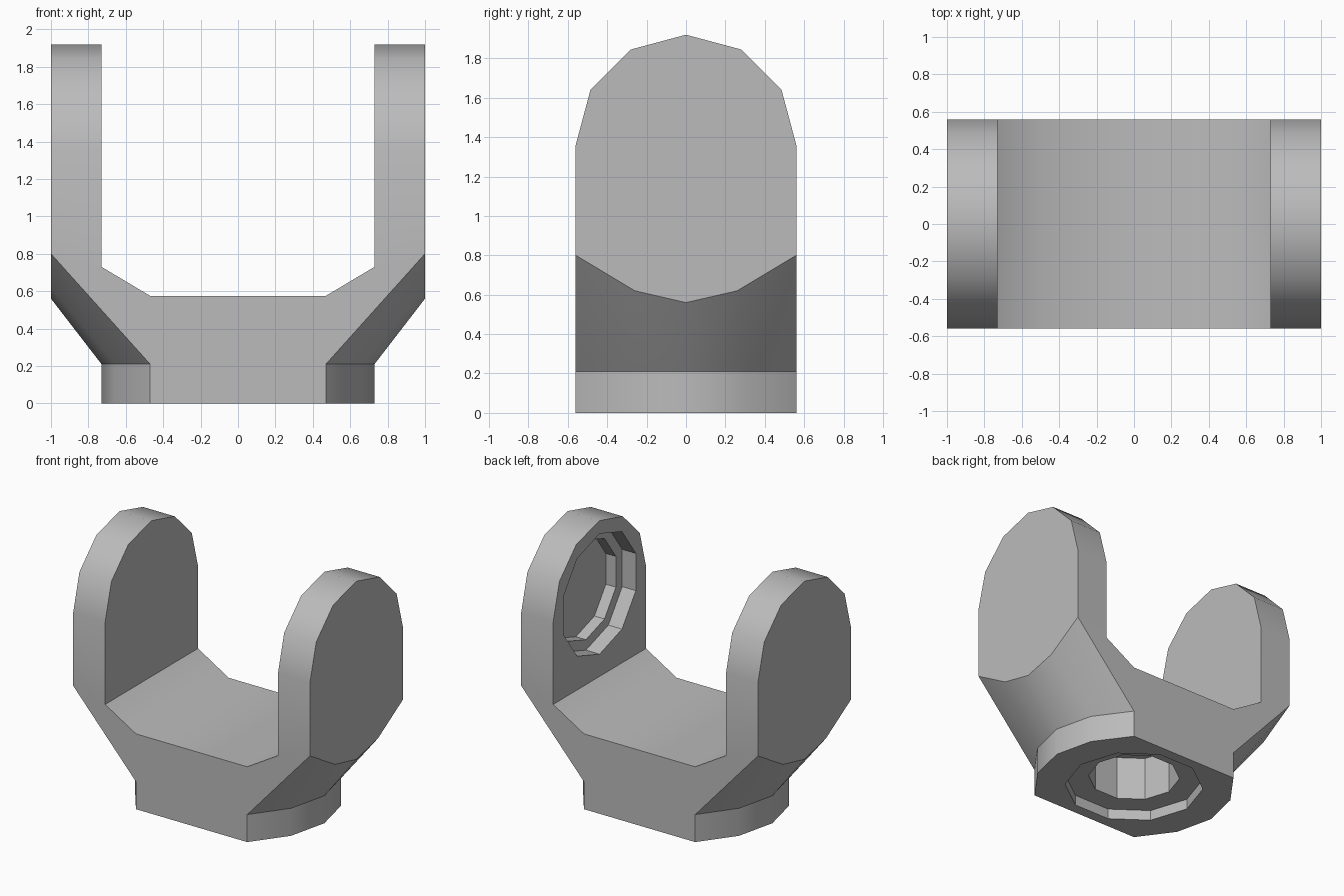
import bpy, bmesh, math
from mathutils import Matrix, Vector

cube = bpy.data.objects.get("Cube")
if cube:
    bpy.data.objects.remove(cube, do_unlink=True)

HALF_DEPTH = 0.56
BASE_TOP = 0.21
ARCH_Z = 1.36      # height of the arch centre
ARM_IN = 0.73      # inner face of each arm

grey = bpy.data.materials.new("plain_grey")
grey.use_nodes = True
grey.diffuse_color = (0.5, 0.5, 0.5, 1)
grey.node_tree.nodes["Principled BSDF"].inputs["Base Color"].default_value = (0.5, 0.5, 0.5, 1)


def make_object(name, bm):
    bmesh.ops.recalc_face_normals(bm, faces=bm.faces[:])
    mesh = bpy.data.meshes.new(name)
    bm.to_mesh(mesh)
    bm.free()
    mesh.materials.append(grey)
    obj = bpy.data.objects.new(name, mesh)
    bpy.context.collection.objects.link(obj)
    return obj


def bore(name, radius, depth, matrix):
    """Ten-sided cutter centred on the matrix origin, with a vertex on local x."""
    bm = bmesh.new()
    bmesh.ops.create_cone(bm, cap_ends=True, segments=10, radius1=radius,
                          radius2=radius, depth=2 * depth)
    # one vertex of the rim is turned onto the local x axis
    v = bm.verts[:][0].co
    turn = Matrix.Rotation(-math.atan2(v.y, v.x), 4, "Z")
    bmesh.ops.transform(bm, matrix=matrix @ turn, verts=bm.verts[:])
    return make_object(name, bm)


# Yoke body: hull between the rounded base outline and both arched arm faces
arch = [(HALF_DEPTH * math.cos(math.radians(a)), ARCH_Z + HALF_DEPTH * math.sin(math.radians(a)))
        for a in range(0, 181, 30)]
arm_foot = [(-HALF_DEPTH, 0.80), (-0.26, 0.62), (0, 0.56), (0.26, 0.62), (HALF_DEPTH, 0.80)]
base_side = [(0.47, -HALF_DEPTH), (0.66, -0.30), (ARM_IN, 0), (0.66, 0.30), (0.47, HALF_DEPTH)]

bm = bmesh.new()
for side in (-1, 1):
    for y, z in arch + arm_foot:
        bm.verts.new((side, y, z))
    for x, y in base_side:
        bm.verts.new((side * x, y, BASE_TOP))
bmesh.ops.convex_hull(bm, input=bm.verts[:])
bmesh.ops.dissolve_limit(bm, angle_limit=0.01, verts=bm.verts[:], edges=bm.edges[:])
# Straight base pulled down from the flat underside
bm.normal_update()
under = min(bm.faces, key=lambda f: f.calc_center_median().z)
foot = bmesh.ops.extrude_discrete_faces(bm, faces=[under])["faces"][0]
bmesh.ops.translate(bm, vec=(0, 0, -BASE_TOP), verts=foot.verts[:])
yoke = make_object("yoke_body", bm)

# Channel between the arms, with sloped corners
bm = bmesh.new()
profile = [(-0.47, 0.575), (0.47, 0.575), (ARM_IN, ARM_IN), (ARM_IN, 2.2),
           (-ARM_IN, 2.2), (-ARM_IN, ARM_IN)]
face = bm.faces.new([bm.verts.new((x, -1, z)) for x, z in profile])
new = bmesh.ops.extrude_face_region(bm, geom=[face])["geom"]
bmesh.ops.translate(bm, vec=(0, 2, 0), verts=[g for g in new if isinstance(g, bmesh.types.BMVert)])
cutters = [make_object("channel_cutter", bm)]

# Stepped bores: inside the left arm and under the base
arm_axis = Matrix.Translation((ARM_IN, 0, ARCH_Z)) @ Matrix.Rotation(math.pi / 2, 4, "Y")
cutters += [
    bore("arm_seat_cutter", 0.46, 0.115, arm_axis),
    bore("arm_bore_cutter", 0.38, 0.20, arm_axis),
    bore("base_seat_cutter", 0.50, 0.08, Matrix()),
    bore("base_bore_cutter", 0.33, 0.42, Matrix()),
]

bpy.context.view_layer.objects.active = yoke
yoke.select_set(True)
for cutter in cutters:
    mod = yoke.modifiers.new(cutter.name, "BOOLEAN")
    mod.operation = "DIFFERENCE"
    mod.solver = "EXACT"
    mod.object = cutter
    bpy.ops.object.modifier_apply(modifier=mod.name)
    bpy.data.objects.remove(cutter, do_unlink=True)

# Soft arches and flare, crisp rims
for obj in bpy.context.selected_objects:
    obj.select_set(obj == yoke)
bpy.ops.object.shade_smooth_by_angle(angle=math.radians(33))
